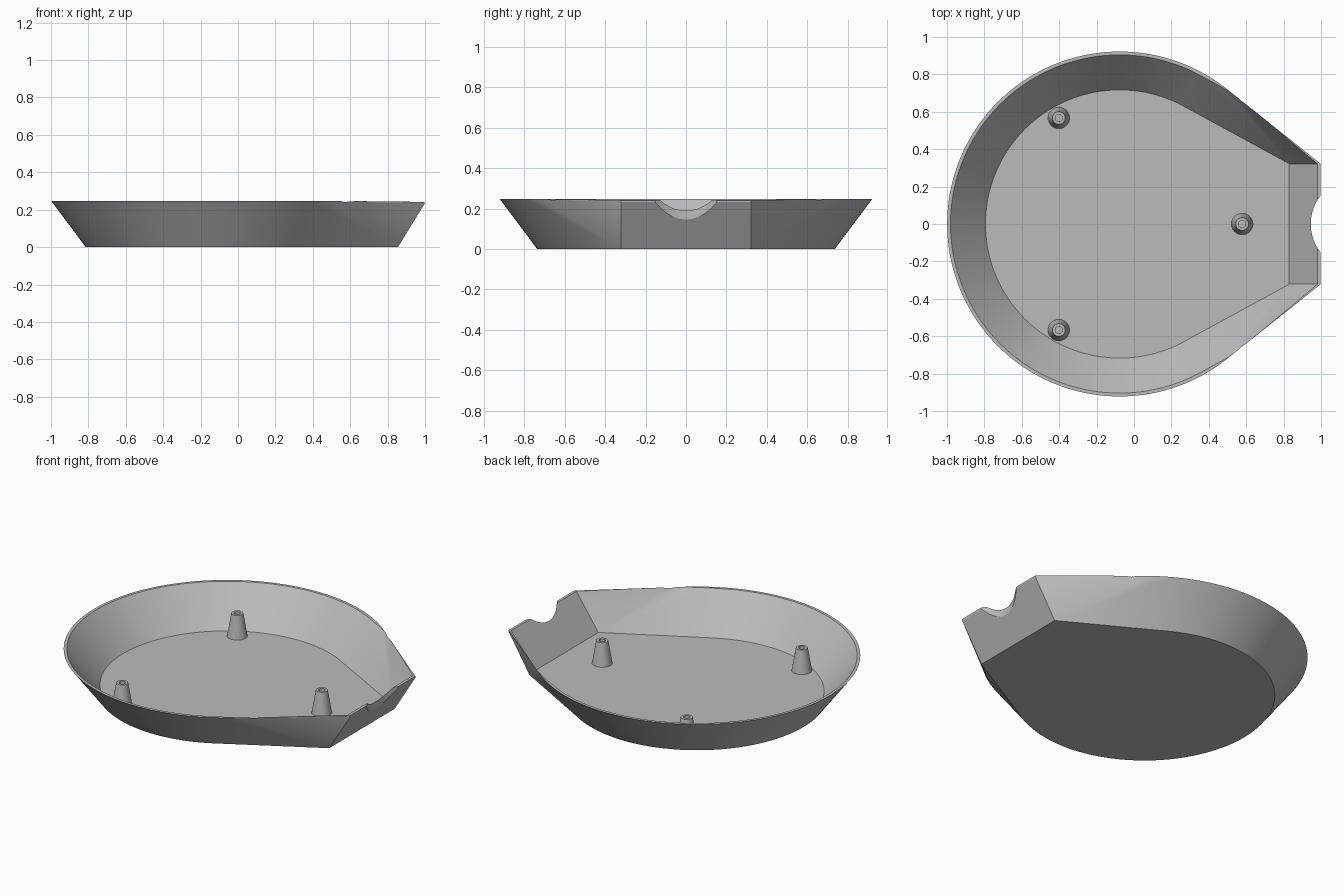
import bpy, bmesh, math

if "Cube" in bpy.data.objects:
    bpy.data.objects.remove(bpy.data.objects["Cube"])

CX = -0.077      # centre of the round part
SPOUT = 0.322    # half width of the flat end

grey = bpy.data.materials.new("light grey")
grey.diffuse_color = (0.5, 0.5, 0.5, 1)
grey.use_nodes = True
grey.node_tree.nodes["Principled BSDF"].inputs["Base Color"].default_value = grey.diffuse_color


def finish(name, bm):
    bmesh.ops.recalc_face_normals(bm, faces=bm.faces)
    mesh = bpy.data.meshes.new(name)
    bm.to_mesh(mesh)
    bm.free()
    mesh.materials.append(grey)
    ob = bpy.data.objects.new(name, mesh)
    bpy.context.collection.objects.link(ob)
    return ob


def activate(ob):
    bpy.ops.object.select_all(action='DESELECT')
    ob.select_set(True)
    bpy.context.view_layer.objects.active = ob


def teardrop(name, rings, corners, n=144):
    """Hull of discs (radius, z) and mirrored end corners (x, z)."""
    bm = bmesh.new()
    for r, z in rings:
        for i in range(n):
            a = 2 * math.pi * i / n
            bm.verts.new((CX + r * math.cos(a), r * math.sin(a), z))
    for x, z in corners:
        for s in (-1, 1):
            bm.verts.new((x, s * SPOUT, z))
    res = bmesh.ops.convex_hull(bm, input=bm.verts)
    junk = {v for v in res['geom_interior'] + res['geom_unused']
            if isinstance(v, bmesh.types.BMVert)}
    bmesh.ops.delete(bm, geom=list(junk), context='VERTS')
    bmesh.ops.dissolve_limit(bm, angle_limit=0.0005, verts=bm.verts, edges=bm.edges)
    return finish(name, bm)


def cut(ob, cutter):
    activate(ob)
    mod = ob.modifiers.new("cut", 'BOOLEAN')
    mod.operation, mod.solver, mod.object = 'DIFFERENCE', 'EXACT', cutter
    bpy.ops.object.modifier_apply(modifier=mod.name)
    bpy.data.objects.remove(cutter)


# Tray: flared teardrop shell
tray = teardrop("tray", [(0.737, 0), (0.922, 0.247)],
                [(0.855, 0), (0.998, 0.232), (0.998, 0.241)])
hollow = teardrop("hollow_cutter", [(0.717, 0.025), (0.949, 0.30)],
                  [(0.83, 0.025), (1.022, 0.30)])
cut(tray, hollow)

# Rounded notch in the flat end
bm = bmesh.new()
bmesh.ops.create_cone(bm, cap_ends=True, segments=128, radius1=0.246,
                      radius2=0.246, depth=0.8)
notch = finish("notch_cutter", bm)
notch.location = (1.191, 0, 0.2)
cut(tray, notch)
activate(tray)
bpy.ops.object.shade_smooth_by_angle(angle=math.radians(25))


# Tapered support posts with a blind hole
def post(name, x, y, n=40):
    profile = [(0.058, 0.022), (0.034, 0.167), (0.019, 0.167), (0.019, 0.07)]
    bm = bmesh.new()
    loops = [[bm.verts.new((r * math.cos(2 * math.pi * i / n),
                            r * math.sin(2 * math.pi * i / n), z))
              for i in range(n)] for r, z in profile]
    for a, b in zip(loops, loops[1:]):
        for i in range(n):
            j = (i + 1) % n
            bm.faces.new((a[i], a[j], b[j], b[i]))
    bm.faces.new(loops[0])
    bm.faces.new(loops[-1])
    ob = finish(name, bm)
    ob.location = (x, y, 0)
    activate(ob)
    bpy.ops.object.shade_smooth_by_angle(angle=math.radians(30))


post("spout_post", 0.578, 0)
post("back_post", -0.402, 0.567)
post("front_post", -0.402, -0.567)
